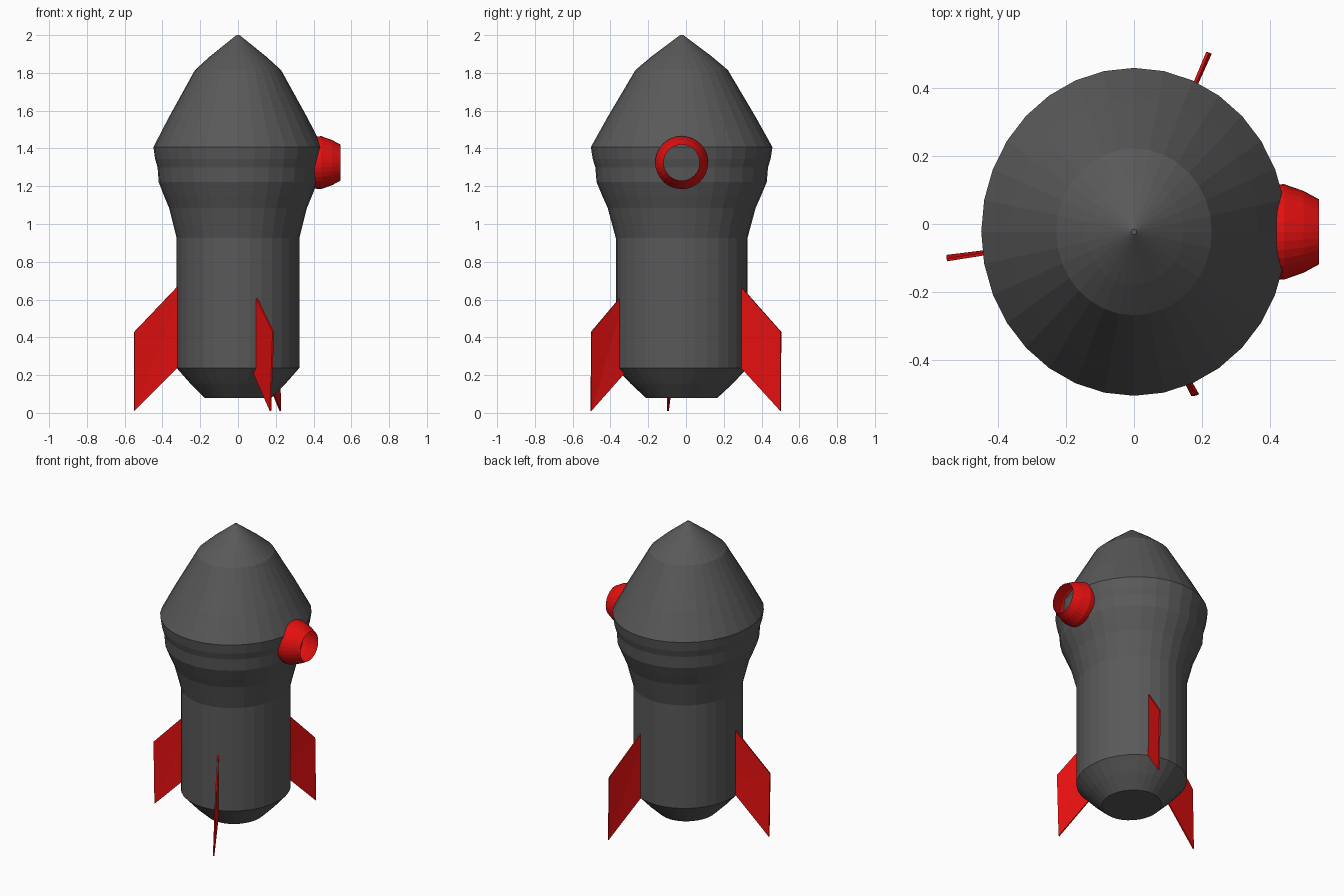
import bpy, bmesh, math
from mathutils import Vector

if "Cube" in bpy.data.objects:
    bpy.data.objects.remove(bpy.data.objects["Cube"])

CY = -0.023       # hull axis sits slightly forward
YS = 1.073        # hull is a little wider along y


def material(name, rgb):
    m = bpy.data.materials.new(name)
    m.diffuse_color = (*rgb, 1)
    m.use_nodes = True
    m.node_tree.nodes["Principled BSDF"].inputs["Base Color"].default_value = m.diffuse_color
    return m


grey = material("dark grey", (0.1, 0.1, 0.1))
red = material("red", (0.78, 0.005, 0.005))


def finish(bm, name, mat):
    me = bpy.data.meshes.new(name)
    bm.to_mesh(me)
    bm.free()
    me.materials.append(mat)
    ob = bpy.data.objects.new(name, me)
    bpy.context.collection.objects.link(ob)
    return ob


def revolve(name, profile, sides, place, mat, caps):
    """Rings of (radius, height); place(a, b, h) maps them into the scene."""
    bm = bmesh.new()
    rings = []
    for r, h in profile:
        ring = []
        for i in range(sides):
            a = 2 * math.pi * i / sides
            ring.append(bm.verts.new(place(r * math.cos(a), r * math.sin(a), h)))
        rings.append(ring)
    for lo, hi in zip(rings, rings[1:]):
        for i in range(sides):
            j = (i + 1) % sides
            bm.faces.new((lo[i], lo[j], hi[j], hi[i]))
    if caps:
        bm.faces.new(rings[0][::-1])
        bm.faces.new(rings[-1])
    return finish(bm, name, mat)


# Hull with nose cone
hull = [(0.176, 0.079), (0.252, 0.155), (0.325, 0.238), (0.325, 0.926),
        (0.365, 1.085), (0.392, 1.15), (0.42, 1.222), (0.426, 1.30),
        (0.439, 1.345), (0.448, 1.407), (0.366, 1.565), (0.228, 1.815),
        (0.145, 1.89), (0.008, 2.0)]
revolve("hull", hull, 32, lambda a, b, h: (a, CY + b * YS, h), grey, True)

# Open porthole collar on the right side
collar = [(0.137, 0.395), (0.14, 0.44), (0.12, 0.497), (0.095, 0.543)]
revolve("porthole_collar", collar, 32,
        lambda a, b, h: (h, CY + a, 1.325 + b), red, False)


# Thin swept fins, slightly twisted along the outer edge
def fin(name, root, top, bottom, thick=0.009):
    root, top, bottom = Vector(root), Vector(top), Vector(bottom)
    d = (top + bottom) / 2 - root
    length = d.length
    d.normalize()
    side = Vector((-d.y, d.x)) * thick / 2
    inner = root - d * 0.05
    corners = [(inner, 0.429 + (length + 0.05) * 1.04), (top, 0.429),
               (bottom, 0.01), (inner, 0.01 + (length + 0.05))]
    bm = bmesh.new()
    a = [bm.verts.new((p.x + side.x, p.y + side.y, z)) for p, z in corners]
    b = [bm.verts.new((p.x - side.x, p.y - side.y, z)) for p, z in corners]
    for i in range(4):
        j = (i + 1) % 4
        bm.faces.new((a[i], b[i], b[j], a[j]))
    for f in (a, b[::-1]):
        bm.faces.new((f[0], f[1], f[2]))
        bm.faces.new((f[0], f[2], f[3]))
    bmesh.ops.recalc_face_normals(bm, faces=bm.faces)
    return finish(bm, name, red)


fin("left_fin", (-0.322, -0.068), (-0.549, -0.105), (-0.549, -0.095))
fin("back_fin", (0.130, 0.295), (0.216, 0.503), (0.224, 0.501))
fin("front_fin", (0.102, -0.358), (0.187, -0.501), (0.172, -0.503))
